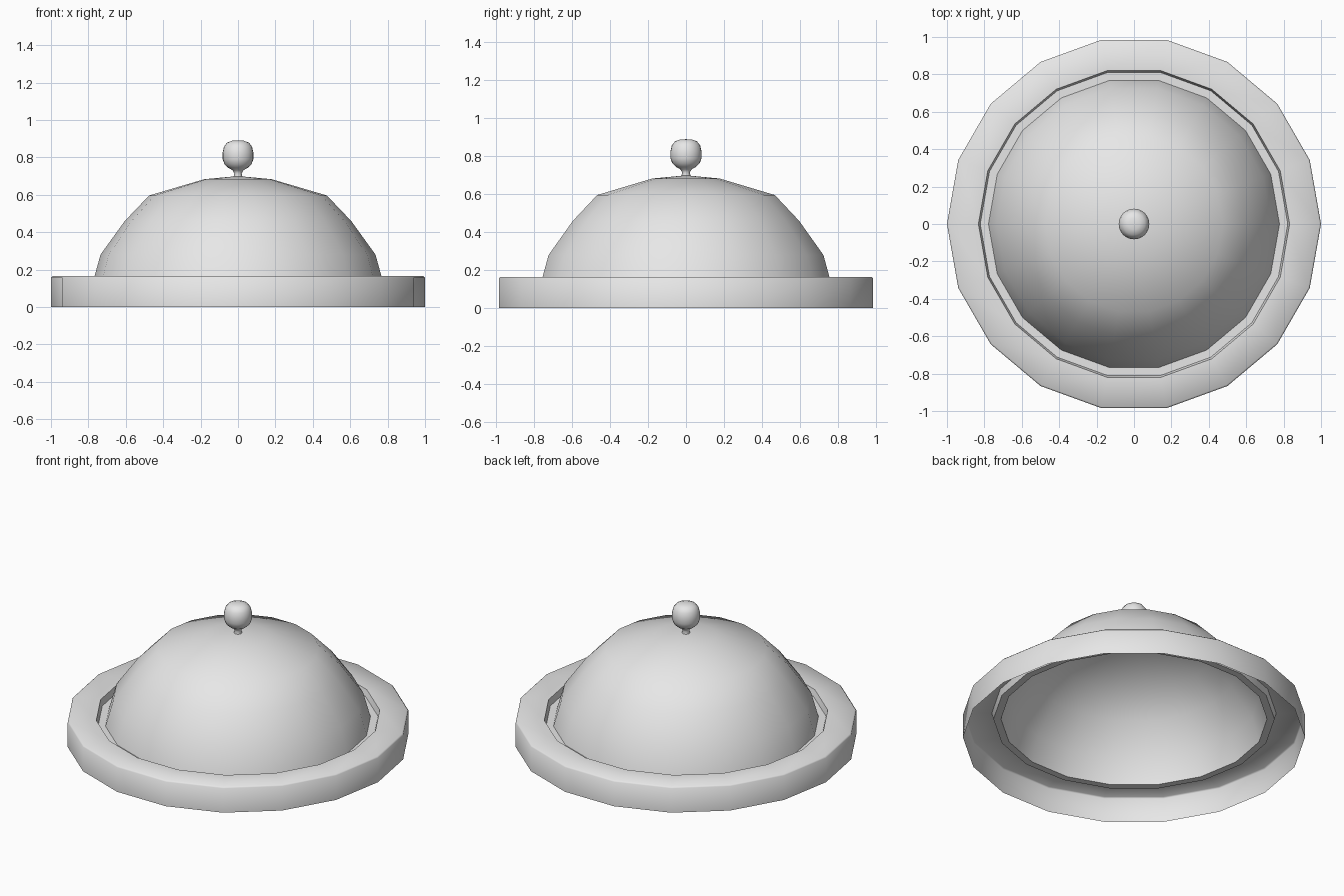
import bpy, bmesh, math

cube = bpy.data.objects.get("Cube")
if cube:
    bpy.data.objects.remove(cube, do_unlink=True)

# One plain metal colour
metal = bpy.data.materials.new("brushed_grey")
metal.use_nodes = True
grey = (0.8, 0.8, 0.8, 1)
metal.diffuse_color = grey
metal.node_tree.nodes["Principled BSDF"].inputs["Base Color"].default_value = grey


def lathe(name, profile, sides, angle):
    """Spin (radius, height) points, listed bottom to top, around z."""
    bm = bmesh.new()
    verts = [bm.verts.new((r, 0, z)) for r, z in profile]
    edges = [bm.edges.new(pair) for pair in zip(verts, verts[1:])]
    bmesh.ops.spin(bm, geom=verts + edges, cent=(0, 0, 0), axis=(0, 0, 1),
                   angle=math.tau, steps=sides, use_merge=True)
    bmesh.ops.remove_doubles(bm, verts=bm.verts, dist=0.0005)
    bmesh.ops.recalc_face_normals(bm, faces=bm.faces)
    # The top face of an open shell must look up
    top = max(bm.faces, key=lambda f: f.calc_center_median().z)
    if top.normal.z < 0:
        bmesh.ops.reverse_faces(bm, faces=bm.faces)
    mesh = bpy.data.meshes.new(name)
    bm.to_mesh(mesh)
    bm.free()
    mesh.materials.append(metal)
    obj = bpy.data.objects.new(name, mesh)
    bpy.context.collection.objects.link(obj)
    bpy.ops.object.select_all(action="DESELECT")
    obj.select_set(True)
    bpy.context.view_layer.objects.active = obj
    bpy.ops.object.shade_smooth_by_angle(angle=math.radians(angle))
    return obj


# Hollow tray rim with a softened outer edge and a recessed seat for the lid
lathe("tray_rim", [(1, 0), (1, 0.157), (0.992, 0.165), (0.832, 0.165),
                   (0.822, 0.125), (0.778, 0.125)], 18, 50)

# Domed lid, open underneath
lathe("dome_lid", [(0.778, 0.125), (0.735, 0.28), (0.605, 0.46),
                   (0.475, 0.596), (0.18, 0.683), (0, 0.7)], 18, 60)

# Ball handle on a flared neck
lathe("knob", [(0.024, 0.695), (0.02, 0.715), (0.029, 0.731), (0.052, 0.744),
               (0.072, 0.763), (0.082, 0.79), (0.082, 0.825), (0.075, 0.857),
               (0.058, 0.879), (0.03, 0.889), (0, 0.89)], 24, 60)
